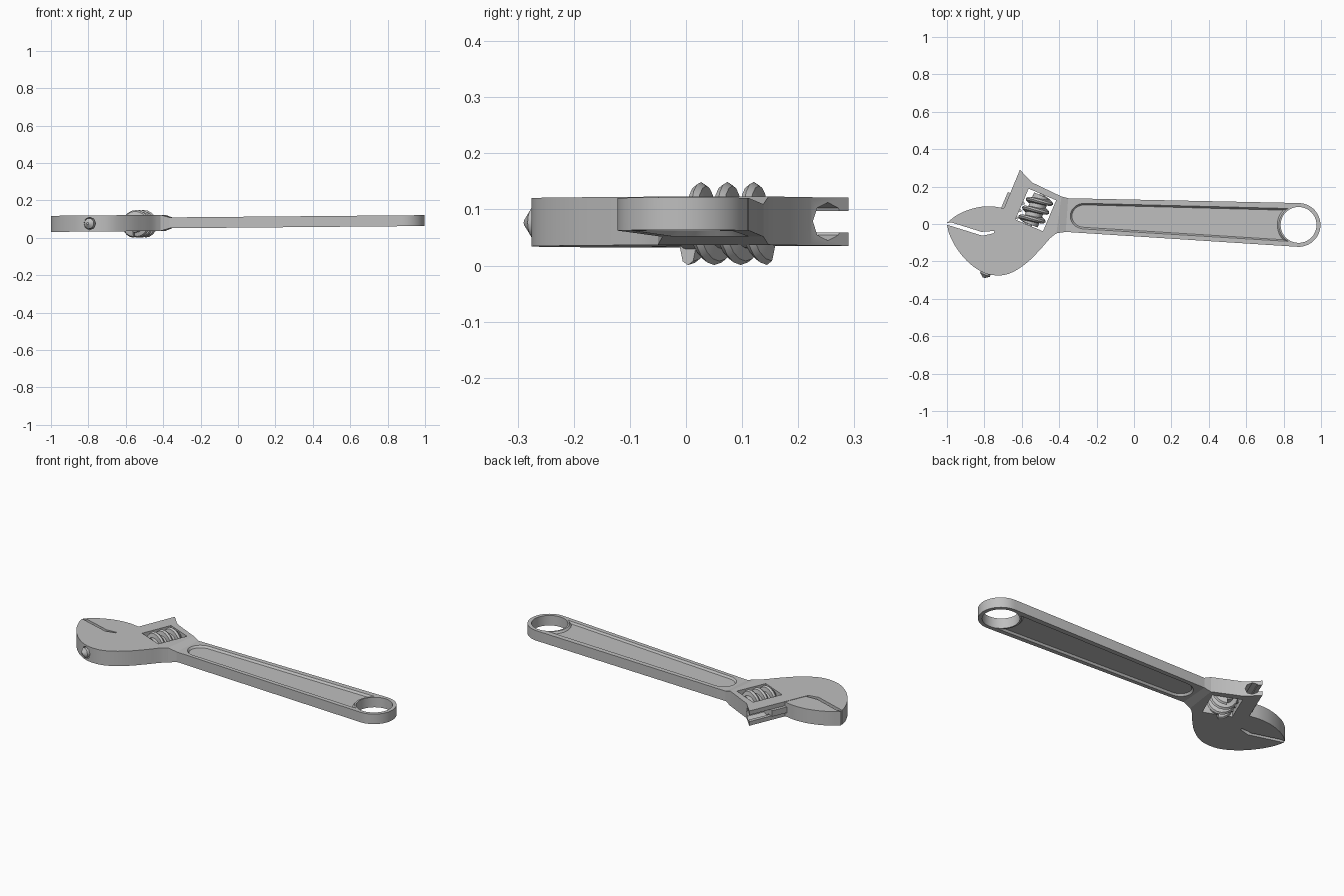
import bpy, bmesh
from math import sin, cos, pi, radians, asin
from mathutils import Matrix, Vector

old = bpy.data.objects.get("Cube")
if old:
    bpy.data.objects.remove(old, do_unlink=True)

steel = bpy.data.materials.new("grey_steel")
steel.use_nodes = True
GREY = (0.52, 0.52, 0.52, 1)
steel.diffuse_color = GREY
steel.node_tree.nodes["Principled BSDF"].inputs["Base Color"].default_value = GREY

parts = []

# Slide frame: local x runs across the jaw slide, local z along it
ANGLE = radians(67)
SLIDE = Matrix(((sin(ANGLE), 0, cos(ANGLE), -0.525),
                (-cos(ANGLE), 0, sin(ANGLE), 0.075),
                (0, -1, 0, 0),
                (0, 0, 0, 1)))


def finish(name, bm, matrix=None):
    bmesh.ops.recalc_face_normals(bm, faces=bm.faces)
    mesh = bpy.data.meshes.new(name)
    bm.to_mesh(mesh)
    bm.free()
    if matrix:
        mesh.transform(matrix)
    mesh.materials.append(steel)
    ob = bpy.data.objects.new(name, mesh)
    bpy.context.collection.objects.link(ob)
    parts.append(ob)
    return ob


def loft(name, rings, matrix=None):
    """Skin closed rings of points and cap both ends."""
    bm = bmesh.new()
    loops = [[bm.verts.new(p) for p in ring] for ring in rings]
    n = len(loops[0])
    for a, b in zip(loops, loops[1:]):
        for i in range(n):
            j = (i + 1) % n
            bm.faces.new((a[i], a[j], b[j], b[i]))
    bm.faces.new(loops[0])
    bm.faces.new(loops[-1])
    return finish(name, bm, matrix)


def prism(name, outline, half):
    return loft(name, [[(x, y, z) for x, y in outline] for z in (-half, half)])


def slide_box(name, x, y, z):
    """Box in the slide frame from three (low, high) ranges."""
    return loft(name, [[(x[0], y[0], h), (x[1], y[0], h), (x[1], y[1], h), (x[0], y[1], h)]
                       for h in z], SLIDE)


def lathe(name, profile, x=0, sides=16):
    """Round bar along the slide from (radius, height) pairs."""
    return loft(name, [[(x + r * cos(2 * pi * i / sides), r * sin(2 * pi * i / sides), h)
                        for i in range(sides)] for r, h in profile], SLIDE)


def arc(cx, cy, rx, ry, start, end, n):
    return [(cx + rx * cos(start + (end - start) * i / n),
             cy + ry * sin(start + (end - start) * i / n)) for i in range(n + 1)]


def curve(points, n=4):
    """Smooth curve through points."""
    p = [Vector(q) for q in points]
    p = [2 * p[0] - p[1]] + p + [2 * p[-1] - p[-2]]
    out = []
    for a, b, c, d in zip(p, p[1:], p[2:], p[3:]):
        for i in range(n):
            t = i / n
            out.append(0.5 * (2 * b + (c - a) * t + (2 * a - 5 * b + 4 * c - d) * t * t
                              + (3 * b - a - 3 * c + d) * t ** 3))
    return [tuple(v) for v in out] + [tuple(points[-1])]


def cut(target, *cutters):
    for c in cutters:
        m = target.modifiers.new("cut", 'BOOLEAN')
        m.operation, m.solver, m.object = 'DIFFERENCE', 'EXACT', c
        bpy.context.view_layer.objects.active = target
        bpy.ops.object.modifier_apply(modifier=m.name)
        parts.remove(c)
        bpy.data.objects.remove(c, do_unlink=True)


# Handle with hanging hole and a sunk panel on both faces
EYE = (0.88, -0.005)
handle = prism("handle", [(-0.37, -0.042)]
               + arc(*EYE, 0.117, 0.117, radians(-93), radians(88), 24)
               + [(-0.365, 0.138)], 0.029)
hole = prism("hole_cutter", arc(*EYE, 0.096, 0.096, 0, 2 * pi * 39 / 40, 39), 0.1)


def panel_outline(inset):
    r = 0.106 + inset
    end = asin((0.087 - inset) / r)
    return (arc(-0.265, 0.042, 0.075 - inset, 0.068 - inset, pi / 2, 3 * pi / 2, 14)
            + arc(*EYE, r, r, pi + end, pi - end, 12))


panels = [loft("panel_cutter", [[(x, y, s * z) for x, y in panel_outline(inset)]
                                for inset, z in ((-0.004, 0.033), (0.008, 0.018))])
          for s in (1, -1)]
cut(handle, hole, *panels)

# Neck tapering from the thick head to the thin handle
loft("neck", [[(x0, y0, -h), (x1, y1, -h), (x1, y1, h), (x0, y0, h)]
              for x0, y0, x1, y1, h in ((-0.415, -0.05, -0.388, 0.147, 0.043),
                                        (-0.365, -0.042, -0.352, 0.138, 0.029))])

# Head with fixed jaw
belly = curve([(-1.0, -0.004), (-0.985, -0.06), (-0.945, -0.135), (-0.88, -0.21),
               (-0.80, -0.262), (-0.72, -0.275), (-0.65, -0.258), (-0.57, -0.205),
               (-0.50, -0.135), (-0.45, -0.078), (-0.415, -0.05)])
head = prism("head", belly + [(-0.388, 0.147), (-0.545, 0.222), (-0.61, 0.29),
                              (-0.751, -0.05), (-0.81, -0.063)], 0.043)
cut(head,
    slide_box("window_cutter", (-0.08, 0.08), (-0.1, 0.1), (-0.09, 0.09)),
    lathe("channel_cutter", [(0.034, -0.6), (0.034, 0.4)], x=-0.115, sides=8),
    slide_box("mouth_cutter", (-0.2, -0.115), (-0.019, 0.019), (-0.19, 0.4)))

# Sliding jaw with its web, rod and rack teeth
crown = curve([(-1.0, 0.006), (-0.955, 0.042), (-0.90, 0.07), (-0.83, 0.09),
               (-0.76, 0.094), (-0.694, 0.084)])
prism("sliding_jaw", crown + [(-0.745, -0.037), (-0.815, -0.042), (-0.975, 0.008)], 0.041)
slide_box("jaw_web", (-0.175, -0.115), (-0.017, 0.017), (-0.17, 0.03))
lathe("jaw_rod", [(0.006, -0.442), (0.028, -0.425), (0.028, 0.03)], x=-0.115)
for i in range(5):
    z = -0.165 + i * 0.043
    loft("rack_tooth", [[(-0.1, y, z - 0.012), (-0.068, y, z - 0.005),
                         (-0.068, y, z + 0.005), (-0.1, y, z + 0.012)]
                        for y in (-0.018, 0.018)], SLIDE)

# Adjusting worm: pin, core and helical thread
lathe("worm_pin", [(0.014, -0.1), (0.014, 0.1)])
worm = [lathe("worm_core", [(0.045, -0.083), (0.045, 0.083)], sides=20)]
PITCH, STEPS, TURNS = 0.051, 18, 3.05
thread = []
for k in range(int(STEPS * TURNS) + 1):
    a = pi / 2 + 2 * pi * k / STEPS
    h = PITCH * (k / STEPS - TURNS / 2)
    thread.append([(r * cos(a), r * sin(a), h + w) for r, w in
                   ((0.04, -0.016), (0.067, -0.010), (0.074, 0),
                    (0.067, 0.010), (0.04, 0.016))])
worm.append(loft("worm_thread", thread, SLIDE))
for ob in worm:
    ob.data.transform(Matrix.Translation((0, 0, -0.004)))

# Rest the tool at its slight lengthwise tilt
REST = Matrix(((1, 0, 0, 0), (0, 1, 0, 0), (0.0088, 0, 1, 0.0835), (0, 0, 0, 1)))
bpy.ops.object.select_all(action='DESELECT')
for ob in parts:
    ob.data.transform(REST)
    ob.select_set(True)
bpy.context.view_layer.objects.active = parts[0]
bpy.ops.object.shade_smooth_by_angle(angle=radians(30))
